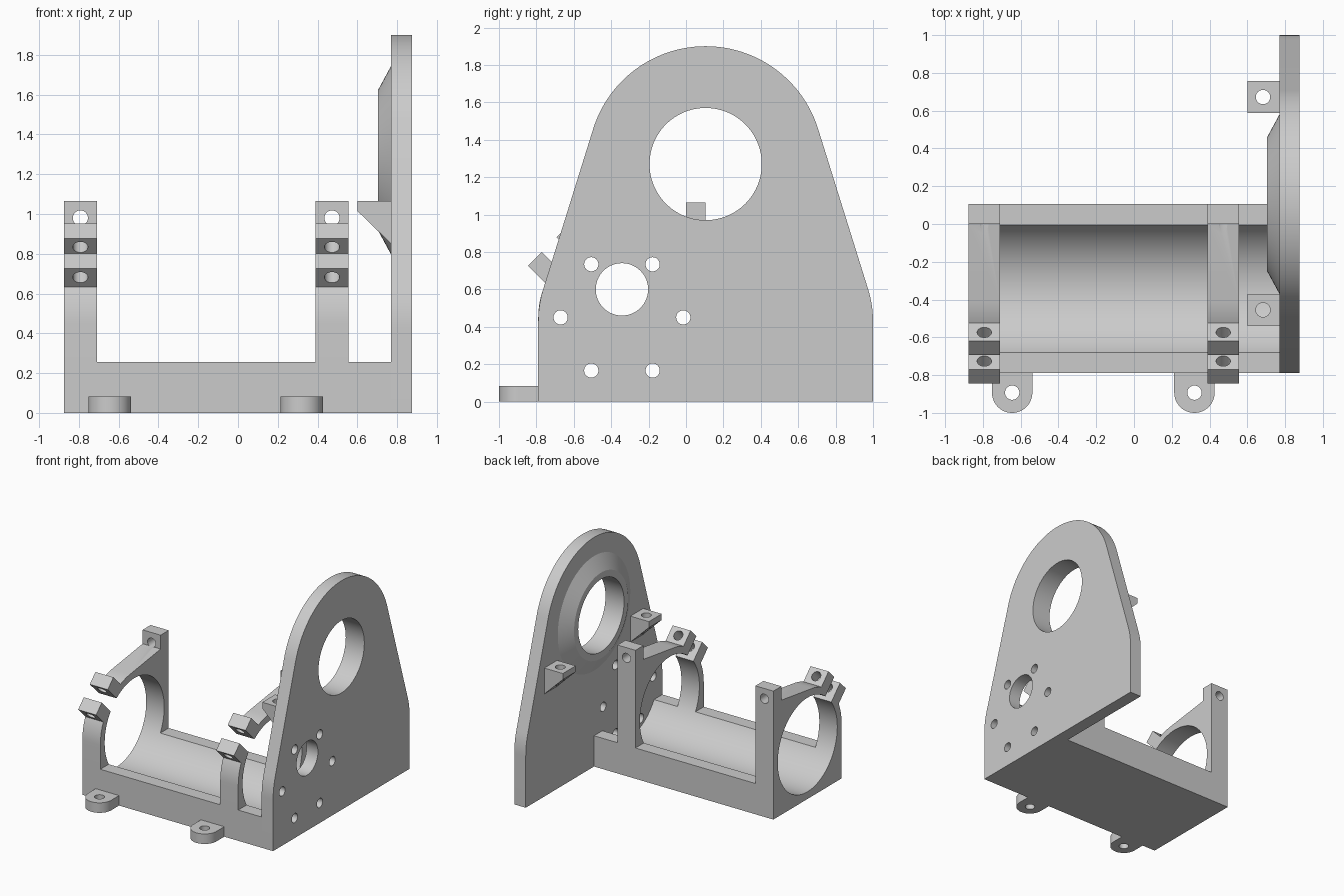
import bpy, bmesh
from math import sin, cos, pi, radians, atan2, acos, hypot
from mathutils import Vector, Matrix

cube = bpy.data.objects.get("Cube")
if cube:
    bpy.data.objects.remove(cube, do_unlink=True)

grey = bpy.data.materials.new("plain_grey")
grey.use_nodes = True
colour = (0.6, 0.6, 0.6, 1)
grey.diffuse_color = colour
grey.node_tree.nodes["Principled BSDF"].inputs["Base Color"].default_value = colour

AXES = {"x": lambda a, b, h: (h, a, b),
        "y": lambda a, b, h: (a, h, b),
        "z": lambda a, b, h: (a, b, h)}


def prism(name, profile, axis, lo, hi):
    """Extrude a 2D outline along an axis."""
    bm = bmesh.new()
    place = AXES[axis]
    face = bm.faces.new([bm.verts.new(place(a, b, lo)) for a, b in profile])
    new = bmesh.ops.extrude_face_region(bm, geom=[face])["geom"]
    shift = Vector(place(0, 0, hi - lo))
    bmesh.ops.translate(bm, vec=shift,
                        verts=[v for v in new if isinstance(v, bmesh.types.BMVert)])
    bmesh.ops.recalc_face_normals(bm, faces=bm.faces)
    mesh = bpy.data.meshes.new(name)
    bm.to_mesh(mesh)
    bm.free()
    mesh.materials.append(grey)
    obj = bpy.data.objects.new(name, mesh)
    bpy.context.collection.objects.link(obj)
    return obj


def arc(cx, cy, r, start, end, steps):
    angles = [radians(start + (end - start) * i / steps) for i in range(steps + 1)]
    return [(cx + r * cos(t), cy + r * sin(t)) for t in angles]


def rect(a0, a1, b0, b1):
    return [(a0, b0), (a1, b0), (a1, b1), (a0, b1)]


def rod(cx, cy, r, axis, lo, hi, sides=48):
    return prism("rod", arc(cx, cy, r, 0, 360, sides)[:-1], axis, lo, hi)


def combine(target, tool, operation):
    """Apply a boolean and discard the tool."""
    mod = target.modifiers.new("boolean", "BOOLEAN")
    mod.operation, mod.solver, mod.object = operation, "EXACT", tool
    graph = bpy.context.evaluated_depsgraph_get()
    graph.update()
    mesh = bpy.data.meshes.new_from_object(target.evaluated_get(graph))
    target.modifiers.clear()
    target.data = mesh
    bpy.data.objects.remove(tool, do_unlink=True)


def cut(target, tool):
    combine(target, tool, "DIFFERENCE")


def add(target, tool):
    combine(target, tool, "UNION")


# Main dimensions
FRONT, BACK = -0.79, 0.105
LEFT, WALL, RIGHT = -0.875, 0.77, 0.875
CY, CZ = -0.3425, 0.45            # cradle bore centre
OUTER, BORE, SCREW = 0.4475, 0.39, 0.038
POST_TOP = 1.065

# Cradle base
cradle = prism("cradle", rect(FRONT, BACK, 0, 0.255), "x", LEFT, WALL)

# Two clamp rings with a square post at the back
web = (0.0, 0.95)
dy, dz = web[0] - CY, web[1] - CZ
tangent = (atan2(dz, dy) + acos(OUTER / hypot(dy, dz))) * 180 / pi
ring_profile = ([(FRONT, 0)] + arc(CY, CZ, OUTER, 180, tangent, 24)
                + [web, (0, POST_TOP), (BACK, POST_TOP), (BACK, 0)])
rings = [(LEFT, -0.71), (0.39, 0.555)]
for x0, x1 in rings:
    add(cradle, prism("ring", ring_profile, "x", x0, x1))

# Bore through the base and rings
cut(cradle, rod(CY, CZ, BORE, "x", -1, WALL + 0.001, 96))


def slanted(points):
    """Radial and tangential offsets at the split of the ring, as y and z."""
    s = 0.5 ** 0.5
    return [(CY + (t - d) * s, CZ + (t + d) * s) for d, t in points]


# Split in each ring, clamp ears and screw holes
for x0, x1 in rings:
    mid = (x0 + x1) / 2
    cut(cradle, prism("split", slanted(rect(0.3, 0.7, -0.055, 0.055)), "x", x0 - 0.02, x1 + 0.02))
    for side in (-1, 1):
        ear = slanted(rect(0.405, 0.55, side * 0.055, side * 0.16))
        add(cradle, prism("ear", ear, "x", x0, x1))
    drill = rod(0, 0, SCREW, "z", -0.25, 0.25, 32)
    y, z = slanted([(0.487, 0)])[0]
    drill.data.transform(Matrix.Translation((mid, y, z)) @ Matrix.Rotation(radians(-45), 4, "X"))
    cut(cradle, drill)
    cut(cradle, rod(mid, 0.98, SCREW, "y", -0.1, 0.2, 32))

# Mounting feet along the front
for x in (-0.645, 0.32):
    outline = arc(x, -0.893, 0.107, 180, 360, 24) + [(x + 0.107, FRONT), (x - 0.107, FRONT)]
    foot = prism("foot", outline, "z", 0, 0.083)
    cut(foot, rod(x, -0.893, SCREW, "z", -0.1, 0.2, 32))
    add(cradle, foot)

# End plate: straight foot, eased shoulders, tapered sides, round top
PY, PZ, PR, HALF = BACK, 1.27, 0.63, 0.895
knee = [(HALF, 0.428), (HALF, 0.516), (0.869, 0.6)]
ease = []
for i in range(7):
    t = i / 6
    w = ((1 - t) ** 2, 2 * t * (1 - t), t * t)
    ease.append(tuple(sum(k * p[j] for k, p in zip(w, knee)) for j in (0, 1)))
right_side = [(PY + HALF, 0)] + [(PY + a, b) for a, b in ease]
left_side = [(2 * PY - a, b) for a, b in reversed(right_side)]
plate = prism("end_plate", right_side + arc(PY, PZ, PR, 17.3, 162.7, 64) + left_side,
              "x", WALL, RIGHT)

# Conical boss around the large opening
bpy.ops.mesh.primitive_cone_add(vertices=96, radius1=0.355, radius2=0.475, depth=0.065,
                                location=(WALL - 0.0325, PY, PZ), rotation=(0, pi / 2, 0))
boss = bpy.context.object
boss.data.materials.append(grey)
add(plate, boss)
cut(plate, rod(PY, PZ, 0.3, "x", 0.5, 1, 96))

# Shaft opening and ring of six screw holes
cut(plate, rod(CY, 0.6, 0.14, "x", 0.5, 1, 64))
for y, z in arc(CY, CZ, 0.328, 0, 300, 5):
    cut(plate, rod(y, z, SCREW, "x", 0.5, 1, 32))

# Wedge tabs on the inner face of the plate
wedge = [(WALL, POST_TOP), (0.6, POST_TOP), (0.6, 1.015), (WALL, 0.85)]
for y in (-0.455, 0.672):
    tab = prism("tab", wedge, "y", y - 0.084, y + 0.084)
    cut(tab, rod(0.683, y, SCREW, "z", 0.7, 1.2, 32))
    add(plate, tab)

# Smooth curved walls, keep edges crisp
bpy.ops.object.select_all(action="DESELECT")
for obj in (cradle, plate):
    obj.select_set(True)
bpy.context.view_layer.objects.active = cradle
bpy.ops.object.shade_smooth_by_angle(angle=radians(25))
